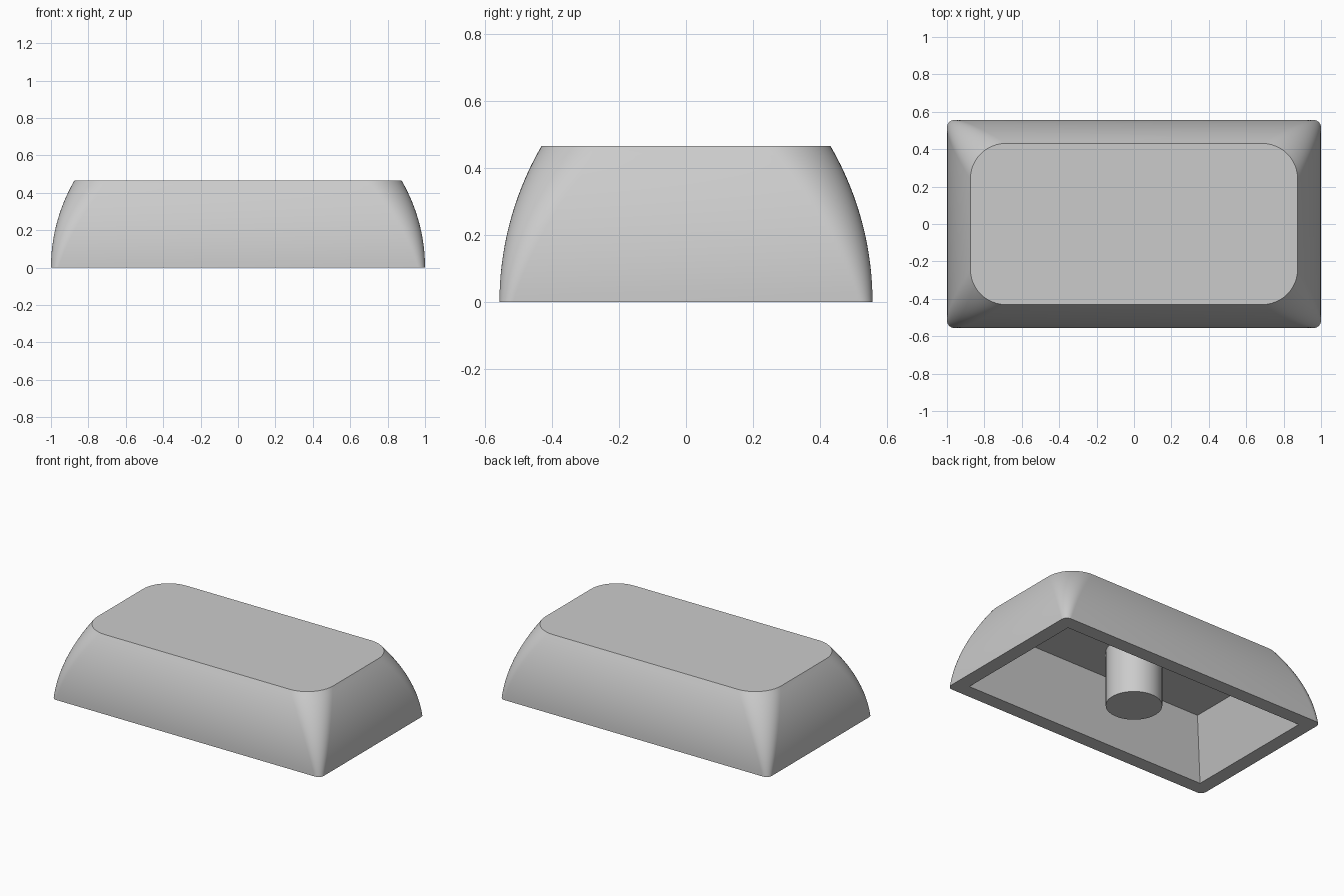
import bpy
import bmesh
import math

cube = bpy.data.objects.get("Cube")
if cube:
    bpy.data.objects.remove(cube, do_unlink=True)

HALF_X, HALF_Y, HEIGHT = 1.0, 0.556, 0.465
TOP_INSET = 0.125
BASE_RADIUS, TOP_RADIUS = 0.04, 0.19
WALL, CEILING = 0.095, 0.37
STEPS, CORNER_STEPS = 16, 12

grey = bpy.data.materials.new("plain grey")
grey.use_nodes = True
colour = (0.6, 0.6, 0.6, 1)
grey.diffuse_color = colour
grey.node_tree.nodes["Principled BSDF"].inputs["Base Color"].default_value = colour


def finish(bm, name):
    """Turn a bmesh into a smooth shaded object with sharp edges kept."""
    bmesh.ops.recalc_face_normals(bm, faces=bm.faces)
    mesh = bpy.data.meshes.new(name)
    bm.to_mesh(mesh)
    bm.free()
    mesh.materials.append(grey)
    obj = bpy.data.objects.new(name, mesh)
    bpy.context.collection.objects.link(obj)
    bpy.ops.object.select_all(action="DESELECT")
    obj.select_set(True)
    bpy.context.view_layer.objects.active = obj
    bpy.ops.object.shade_smooth_by_angle(angle=math.radians(25))
    return obj


def rounded_ring(bm, hx, hy, radius, z):
    """Rounded rectangle of vertices, anticlockwise."""
    ring = []
    for i, (sx, sy) in enumerate([(1, 1), (-1, 1), (-1, -1), (1, -1)]):
        for k in range(CORNER_STEPS + 1):
            a = math.pi / 2 * (i + k / CORNER_STEPS)
            ring.append(bm.verts.new((sx * (hx - radius) + radius * math.cos(a),
                                      sy * (hy - radius) + radius * math.sin(a), z)))
    return ring


def bridge(bm, low, high):
    n = len(low)
    for i in range(n):
        j = (i + 1) % n
        bm.faces.new((low[i], low[j], high[j], high[i]))


# Cap shell: outer wall follows an arc that is upright at the base
bm = bmesh.new()
arc_radius = (HEIGHT ** 2 + TOP_INSET ** 2) / (2 * TOP_INSET)
rings = []
for s in range(STEPS + 1):
    t = s / STEPS
    z = HEIGHT * t
    inset = arc_radius - math.sqrt(arc_radius ** 2 - z ** 2)
    radius = BASE_RADIUS + (TOP_RADIUS - BASE_RADIUS) * t
    rings.append(rounded_ring(bm, HALF_X - inset, HALF_Y - inset, radius, z))
for low, high in zip(rings, rings[1:]):
    bridge(bm, low, high)
bm.faces.new(rings[-1])

# Hollow underside: tapered flat walls and a flat ceiling
corners = [(1, 1), (-1, 1), (-1, -1), (1, -1)]
mouth, roof = [
    [bm.verts.new((sx * (HALF_X - d), sy * (HALF_Y - d), z)) for sx, sy in corners]
    for d, z in ((WALL, 0), (WALL + TOP_INSET, CEILING))]
bridge(bm, mouth, roof)
bm.faces.new(roof)

# Flat rim between the outer base and the mouth
n = CORNER_STEPS + 1
base = rings[0]
for i in range(4):
    j = (i + 1) % 4
    bm.faces.new(base[i * n:(i + 1) * n] + [mouth[i]])
    bm.faces.new((base[i * n + n - 1], base[j * n], mouth[j], mouth[i]))
finish(bm, "cap_shell")

# Round stem hanging from the ceiling
bm = bmesh.new()
stem_height = CEILING + 0.04
bmesh.ops.create_cone(bm, cap_ends=True, segments=64, radius1=0.17, radius2=0.17,
                      depth=stem_height)
bmesh.ops.translate(bm, verts=bm.verts, vec=(0, 0, stem_height / 2))
finish(bm, "stem")
